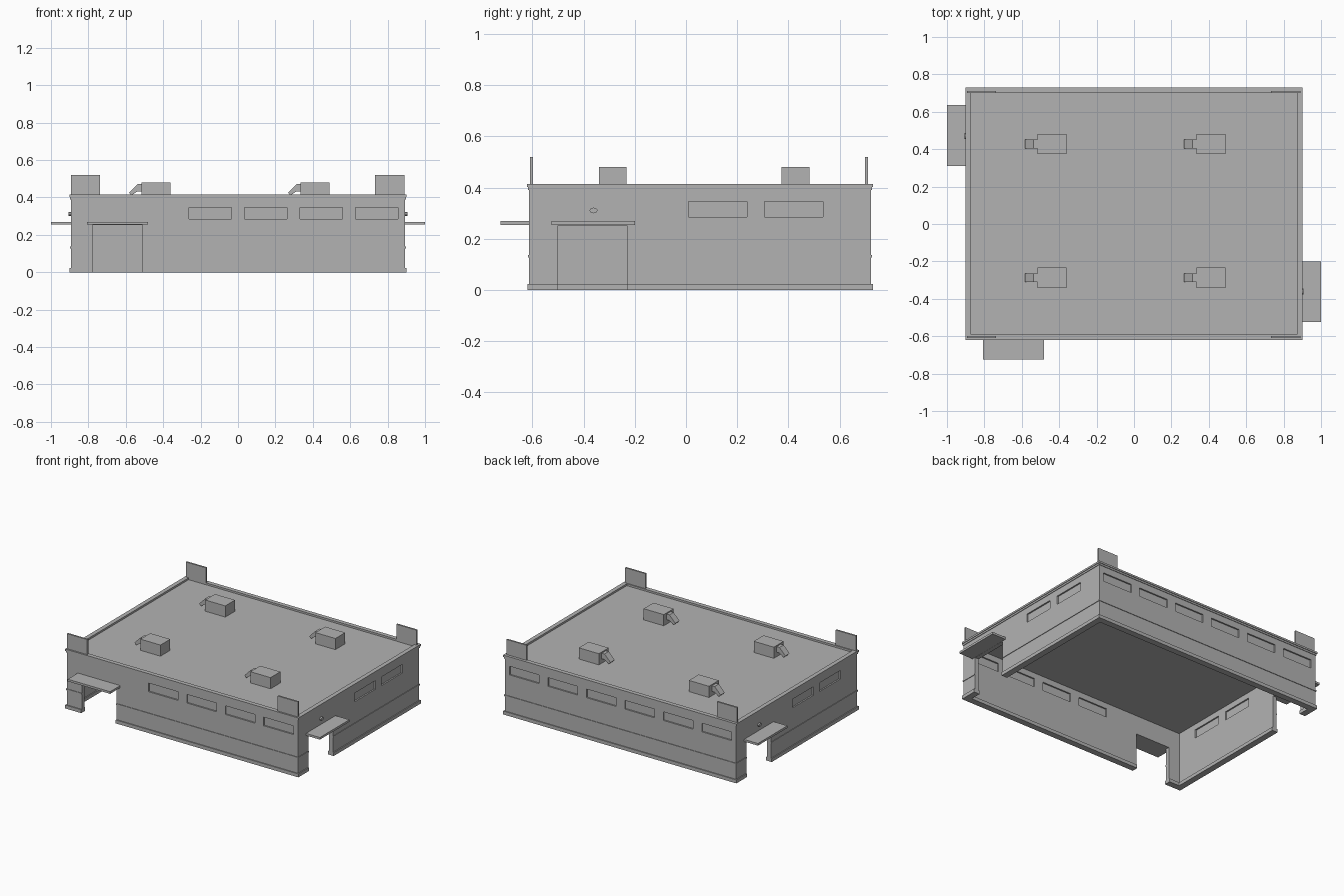
import bpy, bmesh
from mathutils import Matrix

cube = bpy.data.objects.get("Cube")
if cube:
    bpy.data.objects.remove(cube)

grey = bpy.data.materials.new("concrete grey")
grey.use_nodes = True
grey.diffuse_color = (0.45, 0.45, 0.45, 1)
grey.node_tree.nodes["Principled BSDF"].inputs["Base Color"].default_value = grey.diffuse_color

CY = 0.055               # middle of the building in y
HX, HY = 0.893, 0.668    # half sizes of the outer wall faces
THICK, RECESS = 0.03, 0.01
DOOR_TOP = 0.253


def finish(name, bm):
    bmesh.ops.recalc_face_normals(bm, faces=bm.faces)
    mesh = bpy.data.meshes.new(name)
    bm.to_mesh(mesh)
    bm.free()
    mesh.materials.append(grey)
    ob = bpy.data.objects.new(name, mesh)
    bpy.context.collection.objects.link(ob)
    return ob


def boxes(name, ranges):
    """One object made of boxes given as (x0, x1, y0, y1, z0, z1)."""
    bm = bmesh.new()
    for r in ranges:
        size = [r[i + 1] - r[i] for i in (0, 2, 4)]
        mid = [(r[i + 1] + r[i]) / 2 for i in (0, 2, 4)]
        bmesh.ops.create_cube(bm, size=1, matrix=Matrix.Translation(mid) @ Matrix.Diagonal((*size, 1)))
    return finish(name, bm)


def ring(name, out, inner, z0, z1):
    """Rectangular band; out and inner are offsets from the outer wall face."""
    bm = bmesh.new()
    loops = []
    for off, z in ((out, z0), (out, z1), (inner, z1), (inner, z0)):
        x, y = HX + off, HY + off
        loops.append([bm.verts.new((sx * x, CY + sy * y, z))
                      for sx, sy in ((-1, -1), (1, -1), (1, 1), (-1, 1))])
    for a, b in zip(loops, loops[1:] + loops[:1]):
        for i in range(4):
            j = (i + 1) % 4
            bm.faces.new((a[i], a[j], b[j], b[i]))
    return finish(name, bm)


def turned(r):
    """Half turn about the middle of the building."""
    return (-r[1], -r[0], 2 * CY - r[3], 2 * CY - r[2], r[4], r[5])


def cut(ob, cutter):
    mod = ob.modifiers.new("cut", 'BOOLEAN')
    mod.operation = 'DIFFERENCE'
    mod.solver = 'EXACT'
    mod.object = cutter
    bpy.context.view_layer.update()
    deps = bpy.context.evaluated_depsgraph_get()
    mesh = bpy.data.meshes.new_from_object(ob.evaluated_get(deps))
    ob.modifiers.clear()
    ob.data = mesh


# Cutters for the three doorways
side_door = (HX - 0.1, HX + 0.1, -0.5, -0.23, -0.1, DOOR_TOP)
front_door = (-0.777, -0.51, CY - HY - 0.1, CY - HY + 0.1, -0.1, DOOR_TOP)
doors = boxes("door_cutter", [side_door, turned(side_door), front_door])

# Cutters for window recesses, outside and inside of each wall
recesses = []
for lo, hi in ((-RECESS, 0.05), (-0.08, RECESS - THICK)):
    for i in range(6):
        x = -0.742 + i * 0.297
        back = (x - 0.114, x + 0.114, CY + HY + lo, CY + HY + hi, 0.285, 0.345)
        recesses.append(back)
        if i < 4:
            recesses.append(turned(back))
    for y in (0.01, 0.307):
        side = (HX + lo, HX + hi, y, y + 0.229, 0.285, 0.345)
        recesses += [side, turned(side)]
windows = boxes("window_cutter", recesses)

# Walls and trims
walls = ring("walls", 0, -THICK, 0, 0.4)
cut(walls, windows)
cut(walls, doors)
for name, out, inner, z0, z1 in (("base_trim", 0.007, -THICK - 0.007, 0, 0.024),
                                 ("middle_trim", 0.004, -0.01, 0.128, 0.137)):
    cut(ring(name, out, inner, z0, z1), doors)
ring("cornice", 0.004, -0.01, 0.39, 0.402)
ring("parapet_cap", 0.008, -0.022, 0.402, 0.415)
for cutter in (doors, windows):
    bpy.data.objects.remove(cutter)

# Roof
x, y = HX - 0.015, HY - 0.015
boxes("roof", [(-x, x, CY - y, CY + y, 0.385, 0.402)])

# Door canopies
canopy = (HX - 0.002, 1.0, -0.525, -0.2, 0.254, 0.269)
boxes("side_canopies", [canopy, turned(canopy)])
boxes("front_canopy", [(-0.807, -0.48, -0.725, CY - HY + 0.002, 0.254, 0.269)])

# Upright panels at the roof corners
panels = []
for x0, x1 in ((-0.893, -0.737), (0.733, 0.889)):
    for y in (-0.604, 0.706):
        panels.append((x0, x1, y - 0.006, y + 0.006, 0.4, 0.52))
boxes("corner_panels", panels)

# Small lamps above the side doors
for name, s in (("left_lamp", 1), ("right_lamp", -1)):
    bm = bmesh.new()
    place = Matrix.Translation((s * (HX + 0.004), CY - s * 0.416, 0.311))
    bmesh.ops.create_cone(bm, cap_ends=True, segments=8, radius1=0.016, radius2=0.016, depth=0.016,
                          matrix=place @ Matrix.Diagonal((1, 1, 0.7, 1)) @ Matrix.Rotation(1.5708, 4, 'Y'))
    finish(name, bm)

# Rooftop ventilation units, each with a bent duct
DUCT = [(0, 0.472), (-0.022, 0.472), (-0.068, 0.425), (-0.054, 0.411), (-0.022, 0.433), (0, 0.433)]
for x in (-0.515, 0.335):
    for y in (-0.287, 0.428):
        boxes("vent_box", [(x, x + 0.155, y - 0.054, y + 0.054, 0.4, 0.48)])
        bm = bmesh.new()
        face = bm.faces.new([bm.verts.new((x + dx, y - 0.023, z)) for dx, z in DUCT])
        side = bmesh.ops.extrude_face_region(bm, geom=[face])["geom"]
        bmesh.ops.translate(bm, vec=(0, 0.046, 0),
                            verts=[v for v in side if isinstance(v, bmesh.types.BMVert)])
        finish("vent_duct", bm)
